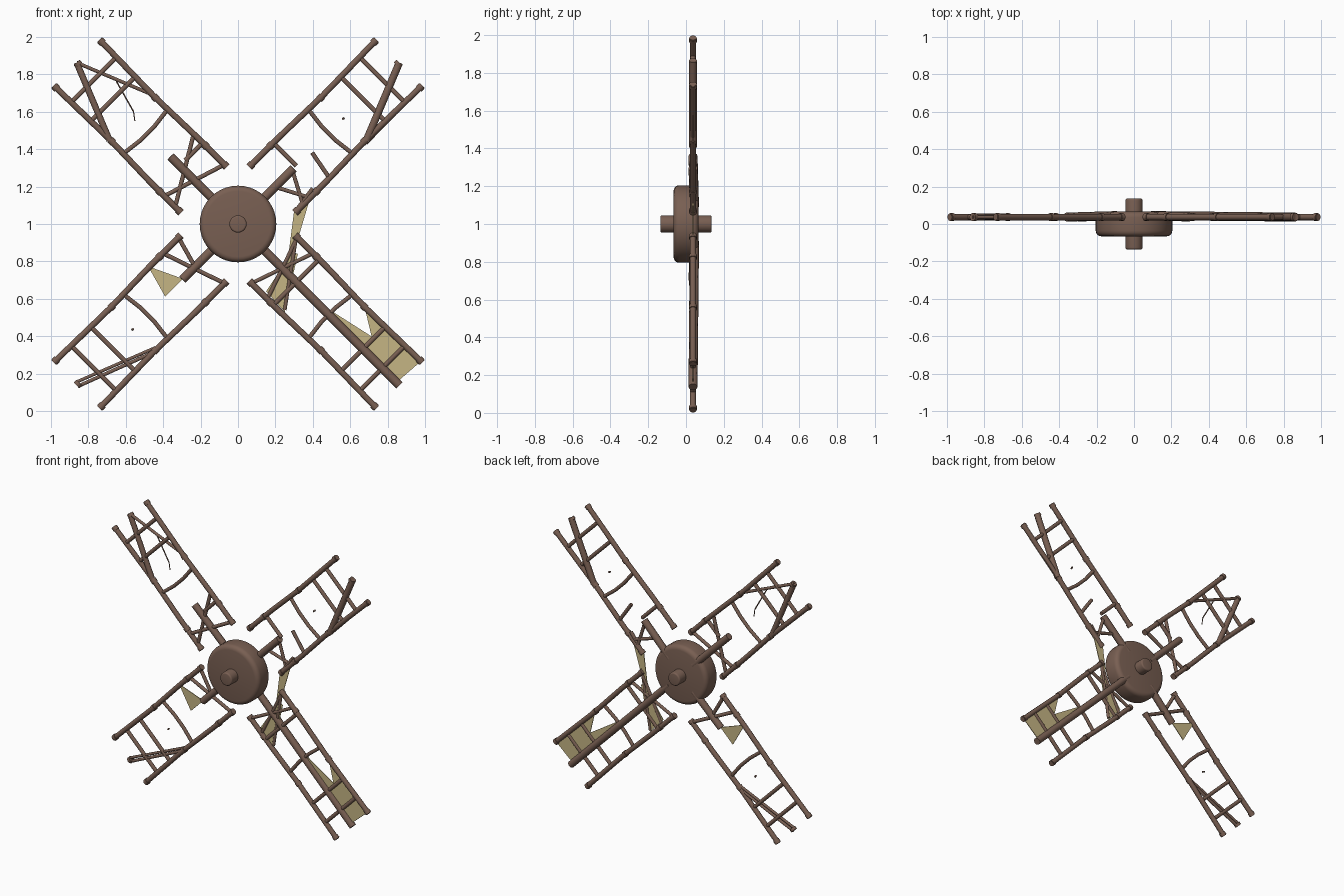
import bpy
import bmesh
from math import cos, sin, radians
from mathutils import Vector, Matrix

cube = bpy.data.objects.get("Cube")
if cube:
    bpy.data.objects.remove(cube, do_unlink=True)

HUB_Z = 1.0
DEPTH = 0.037      # how far the sails sit behind the hub centre
TIP = 1.22         # sail radius
HALF = 0.173       # half width of a sail frame


def material(name, rgb):
    m = bpy.data.materials.new(name)
    m.use_nodes = True
    colour = (*rgb, 1)
    m.diffuse_color = colour
    bsdf = m.node_tree.nodes["Principled BSDF"]
    bsdf.inputs["Base Color"].default_value = colour
    bsdf.inputs["Roughness"].default_value = 0.9
    return m


wood = material("brown_wood", (0.19, 0.115, 0.085))
cloth = material("tan_cloth", (0.56, 0.46, 0.23))


def add_object(name, mesh, mat):
    mesh.materials.clear()
    mesh.materials.append(mat)
    ob = bpy.data.objects.new(name, mesh)
    bpy.context.scene.collection.objects.link(ob)
    return ob


def smooth(mesh):
    mesh.shade_smooth()
    mesh.set_sharp_from_angle(angle=radians(40))


def place(angle, u, v, y=DEPTH):
    """Point at u along a sail and v across it."""
    a = radians(angle)
    return Vector((u * cos(a) - v * sin(a), y, HUB_Z + u * sin(a) + v * cos(a)))


def pole(name, points, r):
    """Round pole through a few points."""
    cu = bpy.data.curves.new(name, "CURVE")
    cu.dimensions = "3D"
    cu.bevel_depth = r
    cu.bevel_resolution = 3
    cu.use_fill_caps = True
    sp = cu.splines.new("POLY")
    sp.points.add(len(points) - 1)
    for p, co in zip(sp.points, points):
        p.co = (*co, 1)
    temp = bpy.data.objects.new(name, cu)
    mesh = bpy.data.meshes.new_from_object(temp)
    bpy.data.objects.remove(temp)
    bpy.data.curves.remove(cu)
    smooth(mesh)
    return add_object(name, mesh, wood)


def drum(name, radius, length, bevel):
    """Bevelled cylinder on the y axis."""
    bm = bmesh.new()
    bmesh.ops.create_cone(bm, cap_ends=True, segments=40, radius1=radius,
                          radius2=radius, depth=length)
    rims = [e for e in bm.edges if abs(e.verts[0].co.z - e.verts[1].co.z) < length / 2]
    bmesh.ops.bevel(bm, geom=rims, offset=bevel, segments=4, profile=0.5,
                    affect="EDGES")
    bm.transform(Matrix.Translation((0, 0, HUB_Z)) @ Matrix.Rotation(radians(90), 4, "X"))
    mesh = bpy.data.meshes.new(name)
    bm.to_mesh(mesh)
    bm.free()
    smooth(mesh)
    return add_object(name, mesh, wood)


def sheet(name, angle, outline):
    """Thin flat scrap of sailcloth."""
    mesh = bpy.data.meshes.new(name)
    pts = [place(angle, u, v) for u, v in outline]
    mesh.from_pydata(pts, [], [list(range(len(pts)))])
    ob = add_object(name, mesh, cloth)
    mod = ob.modifiers.new("thickness", "SOLIDIFY")
    mod.thickness = 0.005
    mod.offset = 0


# Hub and axle
drum("hub", 0.205, 0.132, 0.03)
drum("axle", 0.046, 0.272, 0.01)

# Angle, length of the unbroken spar, extent of the innermost rung
sails = {
    "upper_left_sail": (45, 0.42, (0.0, HALF)),
    "upper_right_sail": (135, 0.51, (-HALF, -0.04)),
    "lower_right_sail": (225, 0.42, None),
    "lower_left_sail": (315, TIP, (-HALF, HALF)),
}

# Frames: spar, rails with lashings, rungs
for name, (angle, spar_end, inner) in sails.items():
    pole(name + "_spar", [place(angle, 0.13, 0, 0.045), place(angle, spar_end, 0)], 0.024)
    for side, label in ((-1, "first"), (1, "second")):
        v = side * HALF
        bow = v - side * 0.008
        pole(f"{name}_{label}_rail",
             [place(angle, 0.26, v), place(angle, 0.5, v), place(angle, 0.8, bow),
              place(angle, TIP, v)], 0.017)
        for u, w in ((0.27, v), (0.42, v), (0.79, bow), (1.205, v)):
            pole(f"{name}_{label}_lashing",
                 [place(angle, u - 0.012, w), place(angle, u + 0.012, w)], 0.021)
    for u in (0.945, 1.09):
        pole(name + "_rung", [place(angle, u, -HALF), place(angle, u, HALF)], 0.013)
    pole(name + "_bent_rung",
         [place(angle, 0.7, -HALF), place(angle, 0.685, -0.05),
          place(angle, 0.685, 0.05), place(angle, 0.7, HALF)], 0.012)
    if inner:
        pole(name + "_inner_rung", [place(angle, 0.44, v) for v in inner], 0.013)

# Loose and broken timbers: start, end, radius
broken = {
    "upper_left_sail": [
        ((1.22, 0.0), (0.8, -0.17), 0.021),
        ((0.79, -0.185), (1.21, -0.18), 0.003),
        ((0.55, -0.01), (0.52, -0.17), 0.012),
        ((0.41, 0.0), (0.32, -0.17), 0.011),
        ((0.28, 0.0), (0.37, -0.17), 0.011)],
    "upper_right_sail": [
        ((1.22, 0.0), (0.8, 0.17), 0.018),
        ((1.22, 0.0), (0.8, -0.17), 0.01),
        ((1.0, -0.08), (0.82, -0.03), 0.004),
        ((0.82, -0.03), (0.78, 0.0), 0.003),
        ((0.5, -0.16), (0.31, 0.16), 0.012),
        ((0.28, -0.16), (0.38, 0.16), 0.012)],
    "lower_right_sail": [
        ((1.22, 0.008), (0.78, 0.175), 0.01),
        ((1.21, -0.014), (0.78, 0.155), 0.009),
        ((0.39, -0.16), (0.28, 0.16), 0.012),
        ((0.28, -0.16), (0.33, 0.02), 0.012)],
    "lower_left_sail": [
        ((0.28, -0.16), (0.39, 0.16), 0.011),
        ((0.39, -0.16), (0.28, 0.16), 0.011)],
}
for name, timbers in broken.items():
    angle = sails[name][0]
    for start, end, r in timbers:
        pole(name + "_loose_timber", [place(angle, *start), place(angle, *end)], r)

# Snapped spar stubs get a rounded tip
for name in ("upper_left_sail", "upper_right_sail", "lower_right_sail"):
    angle = sails[name][0]
    pole(name + "_spar_tip", [place(angle, 1.2, 0), place(angle, TIP, 0)], 0.022)

# Small hanging splinters
for name in ("upper_left_sail", "lower_right_sail"):
    angle = sails[name][0]
    pole(name + "_splinter", [place(angle, 0.795, 0, 0.03), place(angle, 0.8, 0, 0.045)], 0.006)

# Torn sailcloth
sheet("outer_cloth", 315, [(0.66, 0.02), (1.2, 0.02), (1.21, 0.165), (0.8, 0.16), (0.93, 0.08)])
sheet("triangle_cloth", 225, [(0.5, -0.18), (0.415, 0.0), (0.55, 0.0)])
sheet("hanging_cloth", 0, [(0.3, 0.07), (0.38, 0.12), (0.285, -0.2), (0.265, -0.2)])
sheet("inner_cloth", 0, [(0.29, -0.15), (0.32, -0.16), (0.25, -0.47), (0.15, -0.36)])
pole("cloth_edge_pole", [place(0, 0.4, 0.19), place(0, 0.31, 0.07)], 0.012)
pole("inner_cloth_pole", [place(0, 0.31, -0.08), place(0, 0.25, -0.46)], 0.01)
